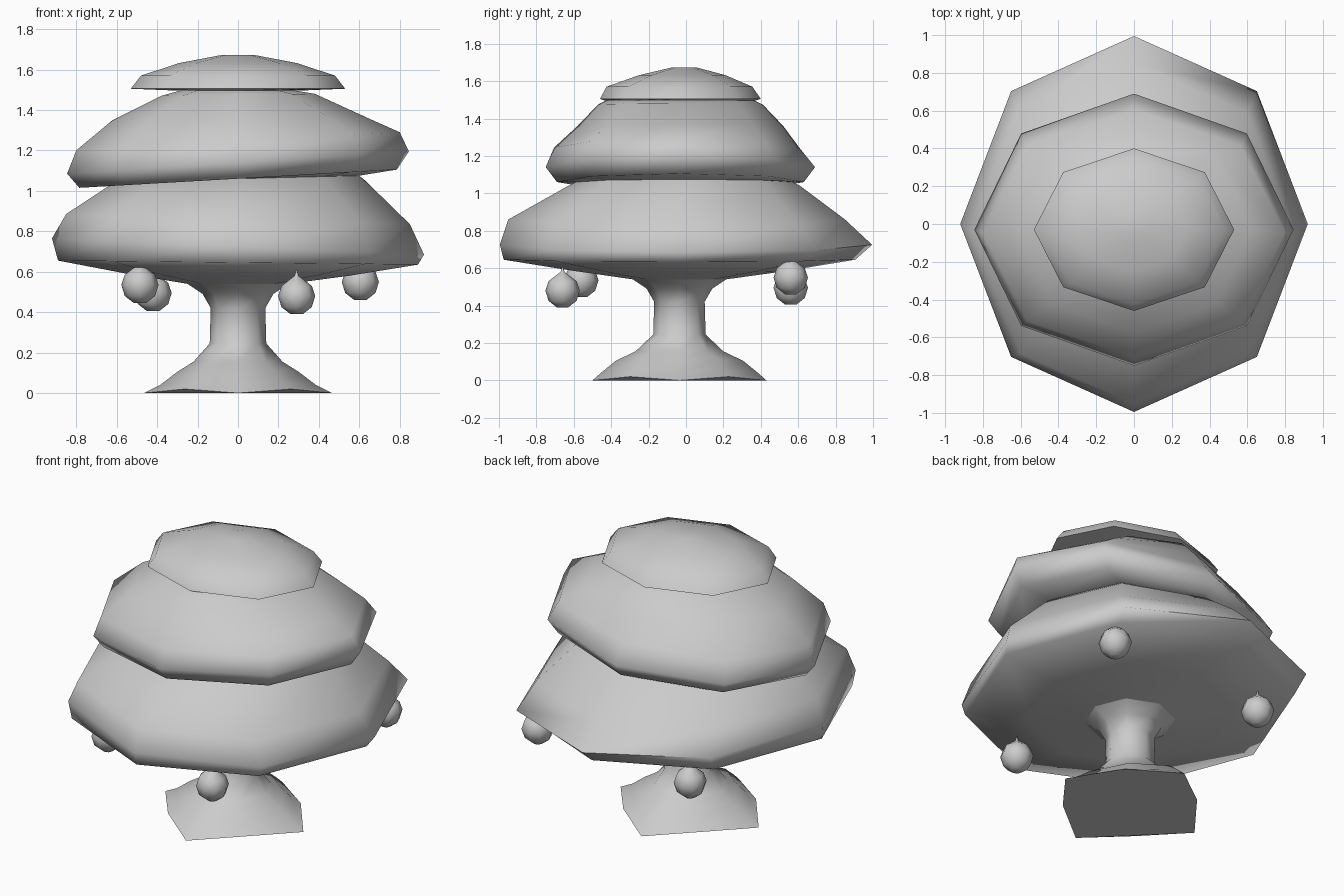
import bpy, bmesh
from math import sin, cos, pi, radians

if "Cube" in bpy.data.objects:
    bpy.data.objects.remove(bpy.data.objects["Cube"])


def finish(obj, angle):
    bpy.ops.object.select_all(action='DESELECT')
    obj.select_set(True)
    bpy.context.view_layer.objects.active = obj
    bpy.ops.object.shade_smooth_by_angle(angle=radians(angle))


def loft(name, rings, sides=8, cap_bottom=False, cap_top=False, at=(0, 0, 0), angle=75):
    """Ring: rx, ry, centre y, z, tilt along x, diagonal scale, diagonal lift."""
    bm = bmesh.new()
    loops = []
    for ring in rings:
        rx, ry, cy, z, tilt, diag, lift = (list(ring) + [0, 1, 0][len(ring) - 4:])
        loop = []
        for i in range(sides):
            a = 2 * pi * i / sides
            odd = i % 2
            s = diag if odd else 1
            loop.append(bm.verts.new((at[0] + rx * s * cos(a),
                                      at[1] + cy + ry * s * sin(a),
                                      at[2] + z + tilt * cos(a) + lift * odd)))
        loops.append(loop)
    for lo, hi in zip(loops, loops[1:]):
        for i in range(sides):
            j = (i + 1) % sides
            bm.faces.new((lo[i], lo[j], hi[j], hi[i]))
    if cap_bottom:
        bm.faces.new(loops[0][::-1])
    if cap_top:
        bm.faces.new(loops[-1])
    mesh = bpy.data.meshes.new(name)
    bm.to_mesh(mesh)
    bm.free()
    obj = bpy.data.objects.new(name, mesh)
    bpy.context.collection.objects.link(obj)
    finish(obj, angle)
    return obj


# Trunk with four roots flaring along the axes
loft("trunk", [
    (.465, .465, -.035, 0, 0, .8, .02),
    (.385, .42, -.035, .04, 0, .8, .015),
    (.30, .34, -.035, .105, 0, .82, .015),
    (.22, .235, -.035, .155, 0, .9, 0),
    (.14, .14, -.035, .245),
    (.135, .135, -.035, .42),
    (.175, .175, -.035, .49),
    (.25, .25, -.035, .54),
], cap_bottom=True)

# Three overlapping foliage tiers, one continuous surface
loft("foliage", [
    (.25, .25, -.035, .54),
    (.55, .57, -.03, .585, -.005),
    (.89, .94, -.035, .645, -.01),
    (.92, .995, 0, .725, -.04),
    (.85, .90, -.05, .86, -.025),
    (.63, .62, -.01, 1.04, .01),
    (.60, .58, -.01, 1.06, .015),
    (.785, .66, -.03, 1.06, .045),
    (.845, .72, -.03, 1.14, .055),
    (.80, .655, -.05, 1.245, .045),
    (.62, .55, -.03, 1.36, .01),
    (.38, .44, -.03, 1.475, .005),
    (.29, .40, -.03, 1.495),
    (.53, .43, -.03, 1.505),
    (.48, .39, -.035, 1.57),
    (.29, .23, -.02, 1.632),
    (.08, .07, -.01, 1.672),
], cap_top=True)

# Round hanging fruits with short pointed stems
fruit_profile = [(.03, -.09), (.075, -.055), (.092, 0), (.075, .05),
                 (.03, .085), (.01, .10), (.004, .125)]
for k, spot in enumerate([(.29, -.66, .48), (-.485, -.56, .535),
                          (-.42, .56, .495), (.605, .56, .55)]):
    loft(f"fruit_{k + 1}", [(r, r, 0, z) for r, z in fruit_profile],
         cap_bottom=True, cap_top=True, at=spot)
